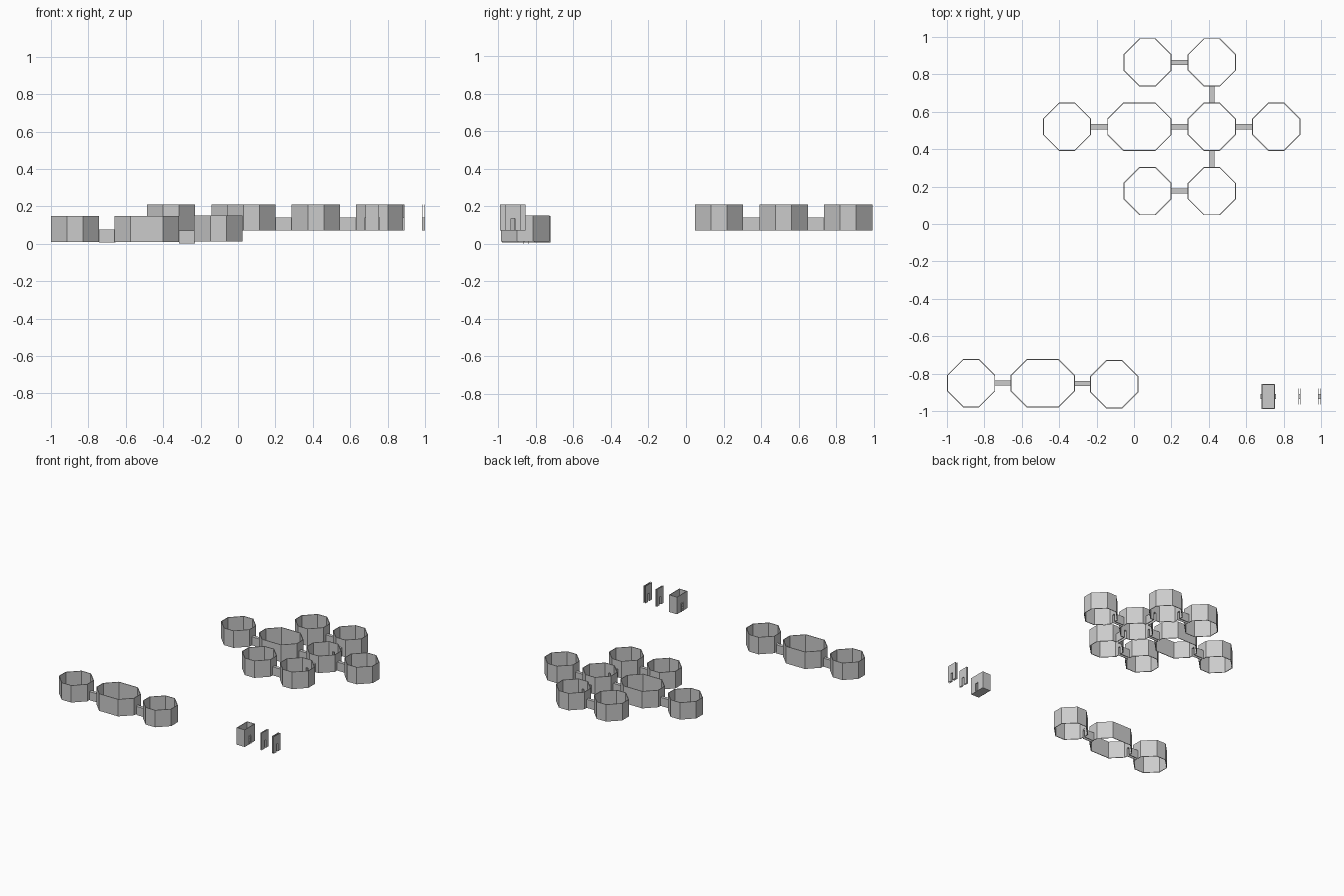
import bpy, bmesh
from mathutils import Vector

if "Cube" in bpy.data.objects:
    bpy.data.objects.remove(bpy.data.objects["Cube"])

U = 0.086      # module size
H = 0.14       # wall height
T = 0.005      # wall thickness
DW, DH = 0.02, 0.066   # door opening


def finish(name, bm):
    bmesh.ops.recalc_face_normals(bm, faces=bm.faces)
    me = bpy.data.meshes.new(name)
    bm.to_mesh(me)
    bm.free()
    bpy.context.collection.objects.link(bpy.data.objects.new(name, me))


def panel(bm, p, q, z, door=False, t=T):
    """Upright wall from p to q, thickened to the left, with an optional doorway."""
    p, q = Vector((p[0], p[1], z)), Vector((q[0], q[1], z))
    length = (q - p).length
    d = (q - p) / length
    n = Vector((-d.y, d.x, 0)) * t
    prof = [(0, 0), (length, 0), (length, H), (0, H)]
    if door:
        a, b = length / 2 - DW / 2, length / 2 + DW / 2
        prof = [(0, 0), (a, 0), (a, DH), (b, DH), (b, 0)] + prof[1:]
    face = bm.faces.new([bm.verts.new(p + d * s + Vector((0, 0, h))) for s, h in prof])
    ext = bmesh.ops.extrude_face_region(bm, geom=[face], use_keep_orig=True)
    moved = [v for v in ext["geom"] if isinstance(v, bmesh.types.BMVert)]
    bmesh.ops.translate(bm, verts=moved, vec=n)


def tunnel(bm, x, y, z, length, along_y=False):
    """Doorway passage: two side walls and a roof, extruded along its length."""
    o, h, i = DW / 2 + 0.0035, DH + 0.004, DW / 2
    prof = [(-o, 0), (-i, 0), (-i, DH), (i, DH), (i, 0), (o, 0), (o, h), (-o, h)]
    rows = []
    for e in (0, length):
        pts = [(x + s, y + e, z + k) if along_y else (x + e, y + s, z + k) for s, k in prof]
        rows.append([bm.verts.new(c) for c in pts])
    bm.faces.new(rows[0])
    bm.faces.new(rows[1])
    for k in range(8):
        j = (k + 1) % 8
        bm.faces.new((rows[0][k], rows[0][j], rows[1][j], rows[1][k]))


def room(name, x, y, z, nx, doors):
    """Chamfered room without floor or roof; doors is a subset of 'SENW'."""
    w, d = nx * U, 3 * U
    pts = [(U, 0), (w - U, 0), (w, U), (w, 2 * U), (w - U, d), (U, d), (0, 2 * U), (0, U)]
    pts = [(x + a, y + b) for a, b in pts]
    bm = bmesh.new()
    for k in range(8):
        panel(bm, pts[k], pts[(k + 1) % 8], z, k % 2 == 0 and "SENW"[k // 2] in doors)
    finish(name, bm)


def corridor(name, x, y, z, length=U, along_y=False):
    bm = bmesh.new()
    tunnel(bm, x, y, z, length, along_y)
    finish(name, bm)


# Large cluster of rooms on a module grid
GX, GY, GZ = -0.487, 0.047, 0.07
for name, i, j, nx, doors in [
        ("west_room", 0, 4, 3, "E"), ("long_room", 4, 4, 4, "WE"),
        ("hub_room", 9, 4, 3, "SENW"), ("east_room", 13, 4, 3, "W"),
        ("north_room", 9, 8, 3, "WS"), ("north_west_room", 5, 8, 3, "E"),
        ("south_room", 9, 0, 3, "WN"), ("south_west_room", 5, 0, 3, "E")]:
    room(name, GX + i * U, GY + j * U, GZ, nx, doors)
for i, j in [(3, 5.5), (8, 5.5), (12, 5.5), (8, 9.5), (8, 1.5)]:
    corridor("corridor", GX + i * U, GY + j * U, GZ)
for j in (3, 7):
    corridor("cross_corridor", GX + 10.5 * U, GY + j * U, GZ, U, True)

# Row of three rooms at the front left
room("row_left_room", -1.0, -0.98, 0.008, 3, "E")
room("row_long_room", -0.66, -0.98, 0.008, 4, "WE")
room("row_right_room", -0.234, -0.986, 0.012, 3, "W")
corridor("row_corridor_left", -0.742, -0.851, 0.006)
corridor("row_corridor_right", -0.316, -0.853, 0.0)

# Small open box with a floor and two doorways
bx0, bx1, by0, by1 = 0.681, 0.754, -0.99, -0.856
bm = bmesh.new()
corners = [(bx0, by0), (bx1, by0), (bx1, by1), (bx0, by1)]
for k in range(4):
    panel(bm, corners[k], corners[(k + 1) % 4], GZ, k % 2 == 1)
floor = bmesh.ops.create_cube(bm, size=1)["verts"]
for v in floor:
    v.co = ((bx0 + bx1) / 2 + v.co.x * (bx1 - bx0), (by0 + by1) / 2 + v.co.y * (by1 - by0),
            GZ + 0.002 + v.co.z * 0.004)
tunnel(bm, bx0 - 0.005, -0.923, GZ, 0.01)
tunnel(bm, bx1 - 0.005, -0.923, GZ, 0.01)
finish("entry_box", bm)

# Loose door panels: paired sheets joined by a short doorway
for name, x, w in [("thin_door_panel", 0.879, 0.012), ("thick_door_panel", 0.983, 0.017)]:
    bm = bmesh.new()
    for px in (x + 0.003, x + w):
        panel(bm, (px, -0.965), (px, -0.879), GZ, True, 0.003)
    tunnel(bm, x, -0.922, GZ, w)
    finish(name, bm)
